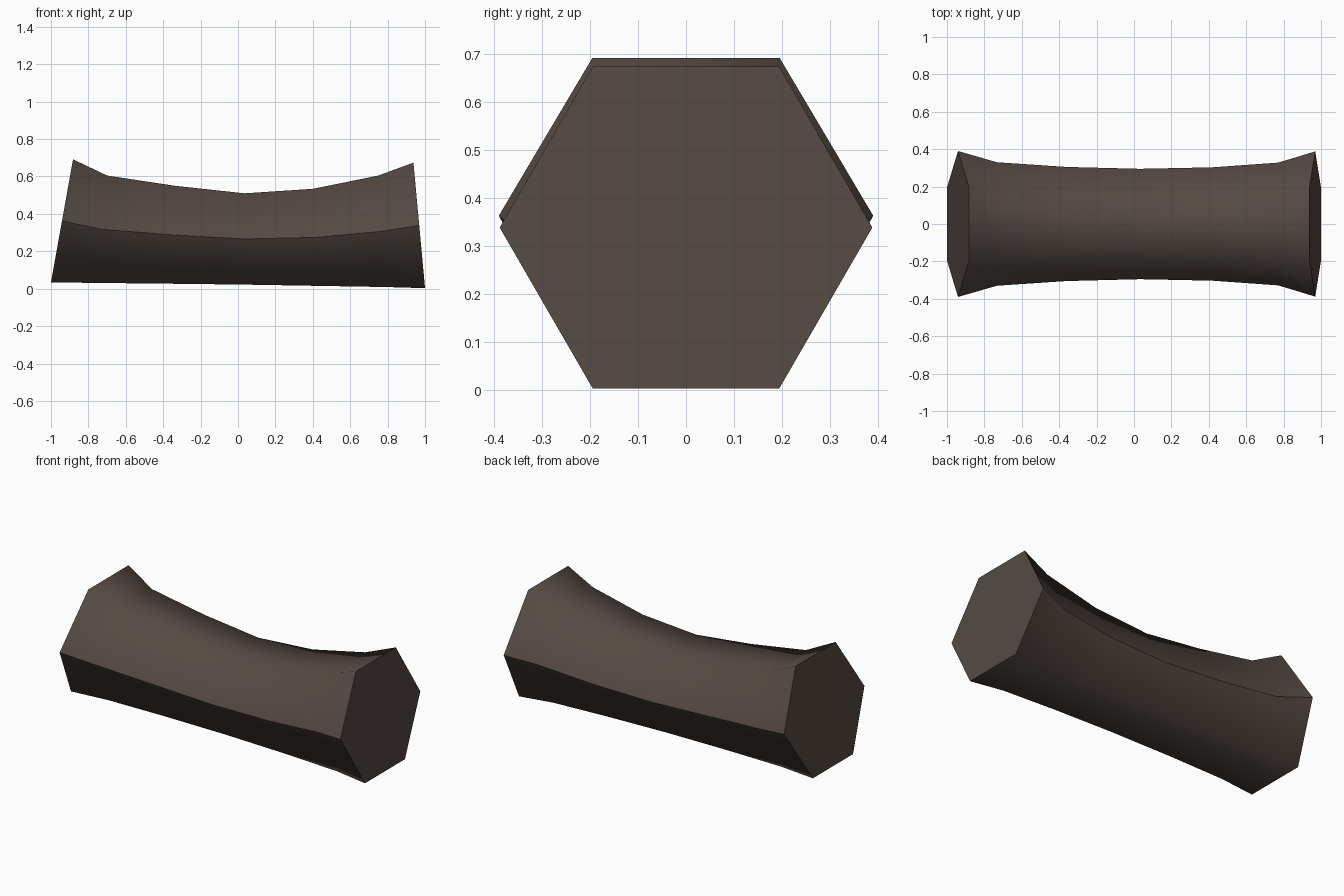
import bpy, bmesh

if "Cube" in bpy.data.objects:
    bpy.data.objects.remove(bpy.data.objects["Cube"])

# one flat brown colour
brown = bpy.data.materials.new("dark brown")
brown.diffuse_color = (0.089, 0.067, 0.056, 1)
brown.use_nodes = True
brown.node_tree.nodes["Principled BSDF"].inputs["Base Color"].default_value = brown.diffuse_color

# hexagonal rings along the body: top x, top z, bottom x, bottom z, half width
rings = [
    (-0.882, 0.692, -1.0, 0.034, 0.39),
    (-0.70, 0.605, -0.765, 0.031, 0.330),
    (-0.335, 0.55, -0.385, 0.027, 0.305),
    (0.035, 0.51, 0.03, 0.022, 0.295),
    (0.40, 0.534, 0.44, 0.015, 0.303),
    (0.75, 0.605, 0.79, 0.009, 0.328),
    (0.938, 0.674, 1.0, 0.003, 0.388),
]

bm = bmesh.new()
loops = []
for tx, tz, bx, bz, w in rings:
    mx, mz = (tx + bx) / 2, (tz + bz) / 2
    pts = [(bx, -w / 2, bz), (bx, w / 2, bz), (mx, w, mz),
           (tx, w / 2, tz), (tx, -w / 2, tz), (mx, -w, mz)]
    loops.append([bm.verts.new(p) for p in pts])

# side walls, smooth along the length
for a, b in zip(loops, loops[1:]):
    for i in range(6):
        j = (i + 1) % 6
        bm.faces.new((a[i], a[j], b[j], b[i])).smooth = True
    # crisp ridge along each side
    for i in (2, 5):
        bm.edges.get((a[i], b[i])).smooth = False

# flat end caps with crisp rims
for loop in (loops[0], loops[-1]):
    cap = bm.faces.new(loop)
    for e in cap.edges:
        e.smooth = False
bmesh.ops.recalc_face_normals(bm, faces=bm.faces)

mesh = bpy.data.meshes.new("waisted_log")
bm.to_mesh(mesh)
bm.free()
mesh.materials.append(brown)
log = bpy.data.objects.new("waisted_log", mesh)
bpy.context.collection.objects.link(log)
